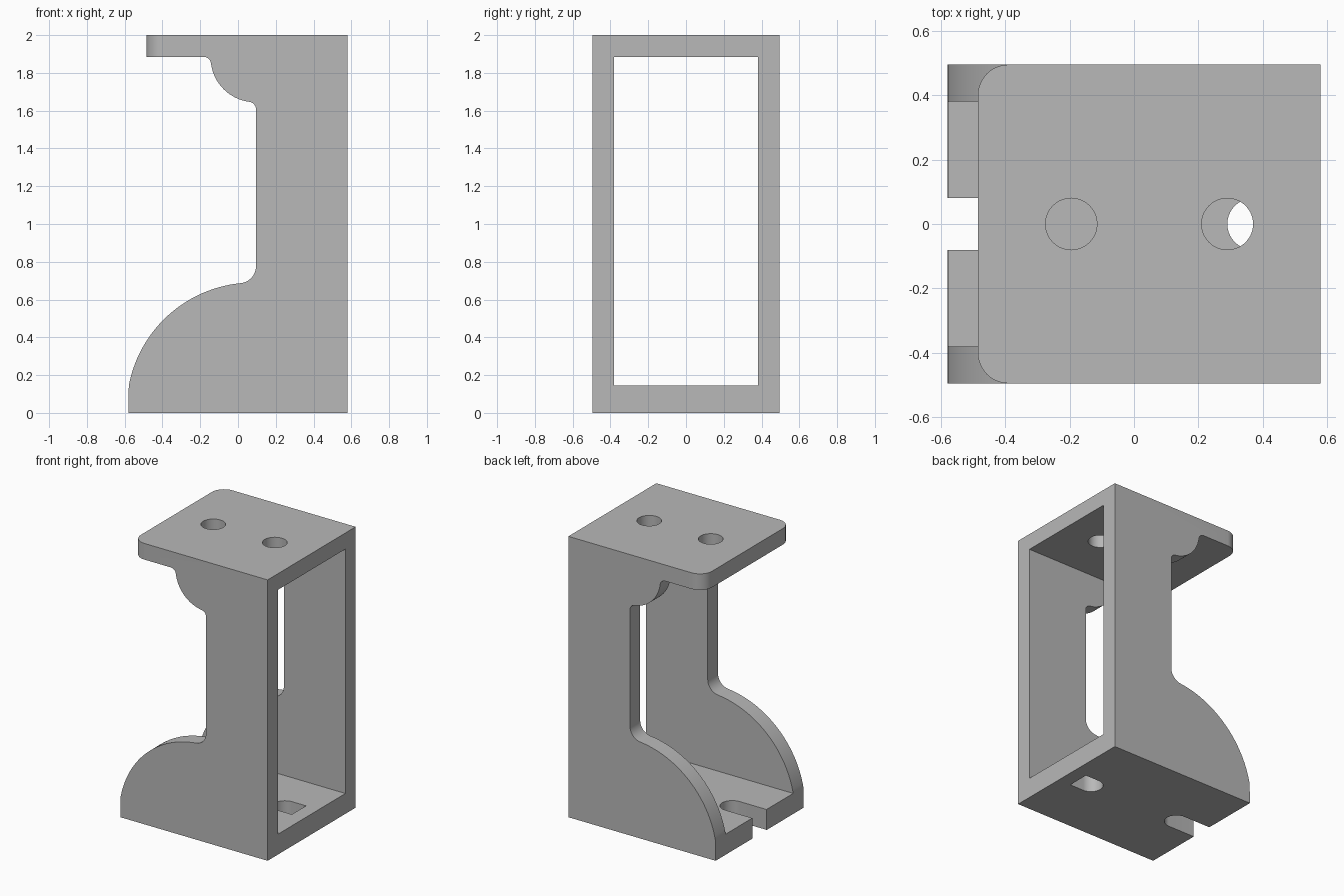
import bpy, bmesh, math

cube = bpy.data.objects.get("Cube")
if cube:
    bpy.data.objects.remove(cube)

HALF_X, HALF_Y, HEIGHT = 0.58, 0.495, 2.0
INNER_Y, FLOOR, CEILING = 0.38, 0.145, 1.885
LIP_X, POST_X = -0.485, 0.095
HOLE_R = 0.08

grey = bpy.data.materials.new("plain grey")
grey.use_nodes = True
grey.diffuse_color = (0.48, 0.48, 0.48, 1)
grey.node_tree.nodes["Principled BSDF"].inputs["Base Color"].default_value = grey.diffuse_color


def arc(centre, radius, start, end, steps):
    """Points along an arc, angles in radians."""
    return [(centre[0] + radius * math.cos(start + (end - start) * i / steps),
             centre[1] + radius * math.sin(start + (end - start) * i / steps))
            for i in range(steps + 1)]


def prism(name, outline, to_3d, low, high):
    """Closed solid swept from a 2D outline."""
    bm = bmesh.new()
    face = bm.faces.new([bm.verts.new(to_3d(a, b, low)) for a, b in outline])
    swept = bmesh.ops.extrude_face_region(bm, geom=[face])
    shift = [h - l for h, l in zip(to_3d(0, 0, high), to_3d(0, 0, low))]
    bmesh.ops.translate(bm, vec=shift,
                        verts=[v for v in swept["geom"] if isinstance(v, bmesh.types.BMVert)])
    bmesh.ops.recalc_face_normals(bm, faces=bm.faces)
    mesh = bpy.data.meshes.new(name)
    bm.to_mesh(mesh)
    bm.free()
    mesh.materials.append(grey)
    obj = bpy.data.objects.new(name, mesh)
    bpy.context.collection.objects.link(obj)
    return obj


def along_x(a, b, h):
    return (h, a, b)


def along_y(a, b, h):
    return (a, h, b)


def along_z(a, b, h):
    return (a, b, h)


def cut(target, cutter):
    """Subtract a cutter and remove it."""
    cutter.hide_render = True
    mod = target.modifiers.new("cut", "BOOLEAN")
    mod.operation, mod.solver, mod.object = "DIFFERENCE", "EXACT", cutter
    bpy.ops.object.select_all(action="DESELECT")
    bpy.context.view_layer.objects.active = target
    target.select_set(True)
    bpy.ops.object.modifier_apply(modifier=mod.name)
    bpy.data.objects.remove(cutter)


# Lower flank: large round shoulder running into a fillet at the post
big_c, big_r, fil_r = (0.08, 0.02), 0.67, 0.09
fil_x = POST_X - fil_r
fil_c = (fil_x, big_c[1] + math.sqrt((big_r + fil_r) ** 2 - (big_c[0] - fil_x) ** 2))
meet = math.atan2(fil_c[1] - big_c[1], fil_c[0] - big_c[0])
begin = math.pi - math.asin((FLOOR - big_c[1]) / big_r)
lower = arc(big_c, big_r, begin, meet, 28) + arc(fil_c, fil_r, meet - math.pi, 0, 10)[1:]

# Upper gusset: round bracket with a small fillet at each end
gus_c, gus_r, small = (0.09, 1.88), 0.235, 0.04
reach = gus_r + small
ax = POST_X - small
a_c = (ax, gus_c[1] - math.sqrt(reach ** 2 - (gus_c[0] - ax) ** 2))
bz = CEILING - small
b_c = (gus_c[0] - math.sqrt(reach ** 2 - (gus_c[1] - bz) ** 2), bz)
a_ang = math.atan2(a_c[1] - gus_c[1], a_c[0] - gus_c[0])
b_ang = math.atan2(b_c[1] - gus_c[1], b_c[0] - gus_c[0])
if b_ang > 0:
    b_ang -= 2 * math.pi
upper = (arc(a_c, small, 0, a_ang + math.pi, 8)
         + arc(gus_c, gus_r, a_ang, b_ang, 16)[1:]
         + arc(b_c, small, b_ang + math.pi, math.pi / 2, 8)[1:])

# Bracket body swept across the full width
outline = ([(HALF_X, HEIGHT), (HALF_X, 0), (-HALF_X, 0)] + lower + upper
           + [(LIP_X, CEILING), (LIP_X, HEIGHT)])
body = prism("bracket_frame", outline, along_y, -HALF_Y, HALF_Y)

# Round the two free corners of the top plate
bm = bmesh.new()
bm.from_mesh(body.data)
corners = [e for e in bm.edges
           if all(abs(v.co.x - LIP_X) < 1e-4 and v.co.z > CEILING - 1e-3 for v in e.verts)
           and abs(e.verts[0].co.y - e.verts[1].co.y) < 1e-4]
bmesh.ops.bevel(bm, geom=corners, offset=0.095, segments=12, profile=0.5, affect="EDGES")
bm.to_mesh(body.data)
bm.free()

# Hollow inside
window = [(-INNER_Y, FLOOR), (INNER_Y, FLOOR), (INNER_Y, CEILING), (-INNER_Y, CEILING)]
cut(body, prism("hollow_cutter", window, along_x, -1, 1))

# Round holes in the top plate
for x in (-0.195, 0.29):
    circle = arc((x, 0), HOLE_R, 0, 2 * math.pi, 40)[:-1]
    cut(body, prism("hole_cutter", circle, along_z, CEILING - 0.1, HEIGHT + 0.1))

# Base slots: one open at the edge, one closed with a flat end
for x, end in ((-0.365, -0.7), (0.37, 0.48)):
    turn = math.pi / 2 if end > x else -math.pi / 2
    slot = arc((x, 0), HOLE_R, turn, turn + math.pi, 20)
    side = HOLE_R if end > x else -HOLE_R
    slot += [(end, -side), (end, side)]
    cut(body, prism("slot_cutter", slot, along_z, -0.1, FLOOR + 0.1))

bpy.ops.object.shade_smooth_by_angle(angle=math.radians(25))
